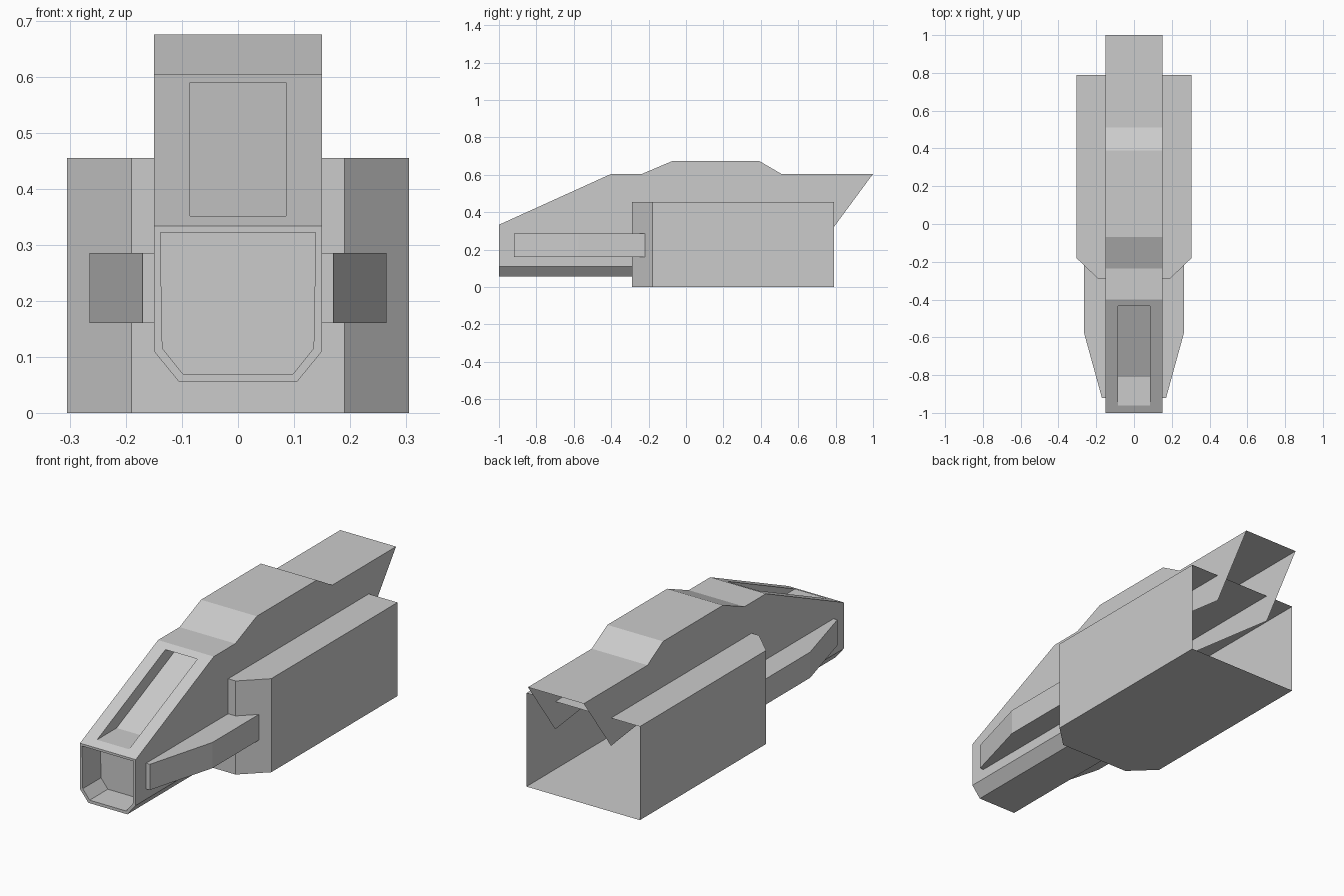
import bpy, bmesh

if "Cube" in bpy.data.objects:
    bpy.data.objects.remove(bpy.data.objects["Cube"])


def finish(bm, name):
    bmesh.ops.recalc_face_normals(bm, faces=bm.faces[:])
    mesh = bpy.data.meshes.new(name)
    bm.to_mesh(mesh)
    bm.free()
    ob = bpy.data.objects.new(name, mesh)
    bpy.context.collection.objects.link(ob)
    return ob


def prism(name, outline, z0, z1, open_edge=None):
    """Extrude an (x, y) outline from z0 to z1; one side may be left open."""
    bm = bmesh.new()
    low = [bm.verts.new((x, y, z0)) for x, y in outline]
    high = [bm.verts.new((x, y, z1)) for x, y in outline]
    bm.faces.new(low[::-1])
    bm.faces.new(high)
    n = len(outline)
    for i in range(n):
        j = (i + 1) % n
        if i != open_edge:
            bm.faces.new((low[i], low[j], high[j], high[i]))
    return finish(bm, name)


def push_back(bm, face, depth):
    """Sink a face straight back along +y."""
    new = bmesh.ops.extrude_discrete_faces(bm, faces=[face])["faces"][0]
    bmesh.ops.translate(bm, verts=new.verts[:], vec=(0, depth, 0))


# Central hull: side profile (y, z), open at the tail
profile = [(-1, .11), (-1, .333), (-.4, .605), (-.235, .605), (-.07, .675),
           (.39, .675), (.51, .605), (1, .605), (.79, .32), (-.29, .455), (-.29, .11)]
bm = bmesh.new()
left = [bm.verts.new((-.15, y, z)) for y, z in profile]
right = [bm.verts.new((.15, y, z)) for y, z in profile]
bm.faces.new(left)
bm.faces.new(right[::-1])
roof = [bm.faces.new((left[i], right[i], right[i + 1], left[i + 1])) for i in range(1, 7)]

# Keel with chamfered lower edges, and the nose face
kl = [bm.verts.new((-.105, y, .055)) for y in (-1, -.29)]
kr = [bm.verts.new((.105, y, .055)) for y in (-1, -.29)]
bm.faces.new((kl[0], kl[1], kr[1], kr[0]))
bm.faces.new((left[0], left[-1], kl[1], kl[0]))
bm.faces.new((right[0], kr[0], kr[1], right[-1]))
nose = bm.faces.new((left[0], kl[0], kr[0], right[0], right[1], left[1]))
bm.normal_update()

# Nose recess
bmesh.ops.inset_individual(bm, faces=[nose], thickness=.016)
push_back(bm, nose, .14)

# Sloped windscreen recess
screen = roof[0]
bmesh.ops.inset_individual(bm, faces=[screen], thickness=.04)
for v in screen.verts:
    y = -.96 if v.co.y < -.7 else -.435
    v.co = (.086 if v.co.x > 0 else -.086, y, .333 + (y + 1) * .272 / .6)
push_back(bm, screen, .15)
finish(bm, "hull")

# Wide rear housing, open at the back
prism("rear_housing", [(.305, .79), (-.305, .79), (-.305, -.18), (-.19, -.29),
                       (.19, -.29), (.305, -.18)], 0, .455, open_edge=0)

# Tapered side arms
for side, name in ((1, "right_arm"), (-1, "left_arm")):
    prism(name, [(side * x, y) for x, y in
                 ((.15, -.92), (.17, -.92), (.265, -.575), (.265, -.218), (.19, -.29), (.15, -.29))],
          .16, .285)
